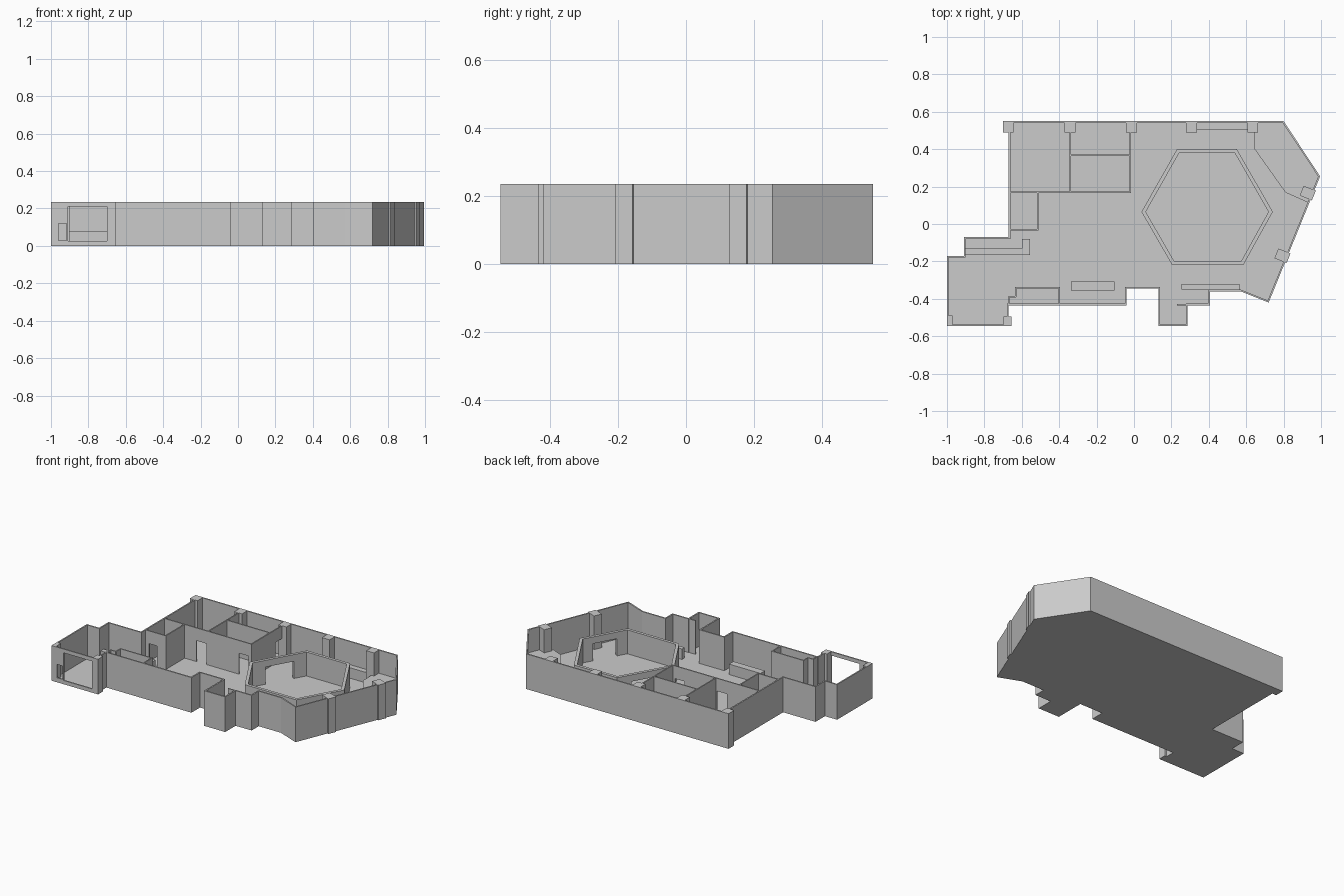
import bpy, bmesh
from mathutils import Vector, Matrix
from math import atan2

if "Cube" in bpy.data.objects:
    bpy.data.objects.remove(bpy.data.objects["Cube"])

H = 0.235      # wall height
FLOOR = 0.01
DOOR = 0.15


def add_prism(bm, pts, z0, z1):
    """Extruded polygon added to a bmesh."""
    low = [bm.verts.new((x, y, z0)) for x, y in pts]
    top = [bm.verts.new((x, y, z1)) for x, y in pts]
    bm.faces.new(low[::-1])
    bm.faces.new(top)
    n = len(pts)
    for i in range(n):
        j = (i + 1) % n
        bm.faces.new((low[i], low[j], top[j], top[i]))


def finish(bm, name):
    bmesh.ops.recalc_face_normals(bm, faces=bm.faces)
    me = bpy.data.meshes.new(name)
    bm.to_mesh(me)
    bm.free()
    ob = bpy.data.objects.new(name, me)
    bpy.context.collection.objects.link(ob)
    return ob


def prism(name, pts, z0, z1):
    bm = bmesh.new()
    add_prism(bm, pts, z0, z1)
    return finish(bm, name)


def rect(x0, x1, y0, y1):
    return [(x0, y0), (x1, y0), (x1, y1), (x0, y1)]


def offset(pts, t):
    """Inward mitred offset of a clockwise polygon."""
    res, n = [], len(pts)
    for i in range(n):
        p = Vector(pts[i])
        a = (p - Vector(pts[i - 1])).normalized()
        b = (Vector(pts[(i + 1) % n]) - p).normalized()
        na, nb = Vector((a.y, -a.x)), Vector((b.y, -b.x))
        q = p + (na + nb) * (t / (1 + na.dot(nb)))
        res.append((q.x, q.y))
    return res


def ring_wall(name, pts, t, z0, z1):
    """Closed wall loop following a polygon."""
    inner = offset(pts, t)
    bm = bmesh.new()
    loops = [[bm.verts.new((x, y, z)) for x, y in loop]
             for loop, z in ((pts, z0), (pts, z1), (inner, z1), (inner, z0))]
    n = len(pts)
    for k in range(4):
        a, b = loops[k], loops[(k + 1) % 4]
        for i in range(n):
            j = (i + 1) % n
            bm.faces.new((a[i], a[j], b[j], b[i]))
    return finish(bm, name)


def partition(name, p, q, door=None, t=0.008):
    """Thin straight wall with an optional doorway (start, end distance)."""
    p, q = Vector(p), Vector(q)
    d = (q - p).normalized()
    side = Vector((-d.y, d.x)) * t / 2
    length = (q - p).length
    parts = [(0, length, FLOOR)]
    if door:
        parts = [(0, door[0], FLOOR), (door[0], door[1], DOOR), (door[1], length, FLOOR)]
    bm = bmesh.new()
    for a, b, z0 in parts:
        if b - a > 0.001:
            u, v = p + d * a, p + d * b
            add_prism(bm, [tuple(c) for c in (u - side, v - side, v + side, u + side)], z0, H)
    return finish(bm, name)


def cut(target, name, pts, z0, z1):
    c = prism(name, pts, z0, z1)
    c.hide_render = True
    c.hide_viewport = True
    m = target.modifiers.new(name, 'BOOLEAN')
    m.operation = 'DIFFERENCE'
    m.solver = 'EXACT'
    m.object = c


# Building outline, clockwise seen from above
outline = [(-0.67, 0.55), (0.80, 0.55), (0.995, 0.255), (0.72, -0.42), (0.57, -0.36),
           (0.405, -0.36), (0.405, -0.435), (0.287, -0.435), (0.287, -0.545),
           (0.13, -0.545), (0.13, -0.345), (-0.04, -0.345), (-0.04, -0.435),
           (-0.67, -0.435), (-0.67, -0.545), (-1.0, -0.545), (-1.0, -0.17),
           (-0.91, -0.17), (-0.91, -0.07), (-0.67, -0.07)]
prism("floor", outline, 0, FLOOR)
walls = ring_wall("outer_walls", outline, 0.009, 0, H)

# Front windows of the left room
cut(walls, "large_window_cutter", rect(-0.91, -0.70, -0.6, -0.5), 0.025, 0.21)
cut(walls, "small_window_cutter", rect(-0.96, -0.917, -0.6, -0.5), 0.03, 0.12)

# Interior partitions
partition("rear_rooms_front_wall_left", (-0.665, 0.17), (-0.34, 0.17), (0.24, 0.315))
partition("rear_rooms_front_wall_right", (-0.34, 0.17), (-0.016, 0.17), (0.23, 0.30))
partition("rear_rooms_middle_wall", (-0.34, 0.17), (-0.34, 0.545))
partition("rear_rooms_right_wall", (-0.02, 0.17), (-0.02, 0.545), (0.25, 0.32))
partition("rear_rooms_cross_wall", (-0.34, 0.367), (-0.02, 0.367))
partition("store_right_wall", (-0.515, 0.17), (-0.515, -0.03))
partition("store_front_wall", (-0.665, -0.03), (-0.511, -0.03), (0.03, 0.09))
partition("closet_rear_wall", (-0.635, -0.34), (-0.40, -0.34))
partition("closet_left_wall", (-0.632, -0.34), (-0.632, -0.39))
partition("closet_left_return", (-0.632, -0.388), (-0.67, -0.388))
partition("closet_side_wall", (-0.67, -0.388), (-0.67, -0.43))
partition("closet_right_wall", (-0.40, -0.336), (-0.40, -0.43))
partition("porch_stub_wall", (0.23, -0.432), (0.29, -0.432))

# Square columns along the rear wall and in the front corners
prism("rear_corner_column", rect(-0.70, -0.643, 0.49, 0.55), 0, H)
for i, x in enumerate((-0.342, -0.014, 0.307, 0.635)):
    prism(f"rear_column_{i}", rect(x - 0.029, x + 0.029, 0.49, 0.545), 0, H)
prism("front_left_column", rect(-0.998, -0.97, -0.543, -0.488), 0, H)
prism("front_room_column", rect(-0.697, -0.655, -0.545, -0.494), 0, H)

# Columns on the slanted right wall
ang = atan2(0.675, 0.275)
for i, (x, y) in enumerate(((0.929, 0.165), (0.794, -0.17))):
    r = Matrix.Rotation(ang, 2)
    pts = [tuple(Vector((x, y)) + r @ Vector(c)) for c in rect(-0.028, 0.028, -0.035, 0.035)]
    prism(f"slanted_column_{i}", pts, 0, H)

# Hexagonal enclosure with two opposite openings
hexagon = [(0.04, 0.065), (0.23, 0.40), (0.55, 0.40), (0.742, 0.065), (0.585, -0.218), (0.203, -0.218)]
enclosure = ring_wall("hexagon_enclosure", hexagon, 0.02, 0.005, 0.17)
for name, i in (("left_opening_cutter", 0), ("right_opening_cutter", 3)):
    a, b = Vector(hexagon[i]), Vector(hexagon[i + 1])
    d = (b - a).normalized()
    s = Vector((d.y, -d.x)) * 0.04
    u, v = a.lerp(b, 0.25), a.lerp(b, 0.75)
    cut(enclosure, name, [tuple(c) for c in (u - s, v - s, v + s, u + s)], FLOOR, 0.125)

# Low counters and benches
LOW = 0.08
prism("left_counter", [(-0.91, -0.165), (-0.555, -0.165), (-0.555, -0.08), (-0.598, -0.08),
                       (-0.598, -0.132), (-0.91, -0.132)], 0.005, LOW)
prism("front_table", rect(-0.337, -0.103, -0.355, -0.308), 0.005, LOW)
prism("front_bench", rect(0.255, 0.565, -0.349, -0.321), 0.005, LOW)
prism("rear_bench", rect(0.336, 0.606, 0.505, 0.543), 0.005, LOW)
prism("corner_platform", [(0.645, 0.543), (0.645, 0.40), (0.81, 0.168), (0.93, 0.115),
                          (0.988, 0.255), (0.796, 0.543)], 0.005, LOW)
